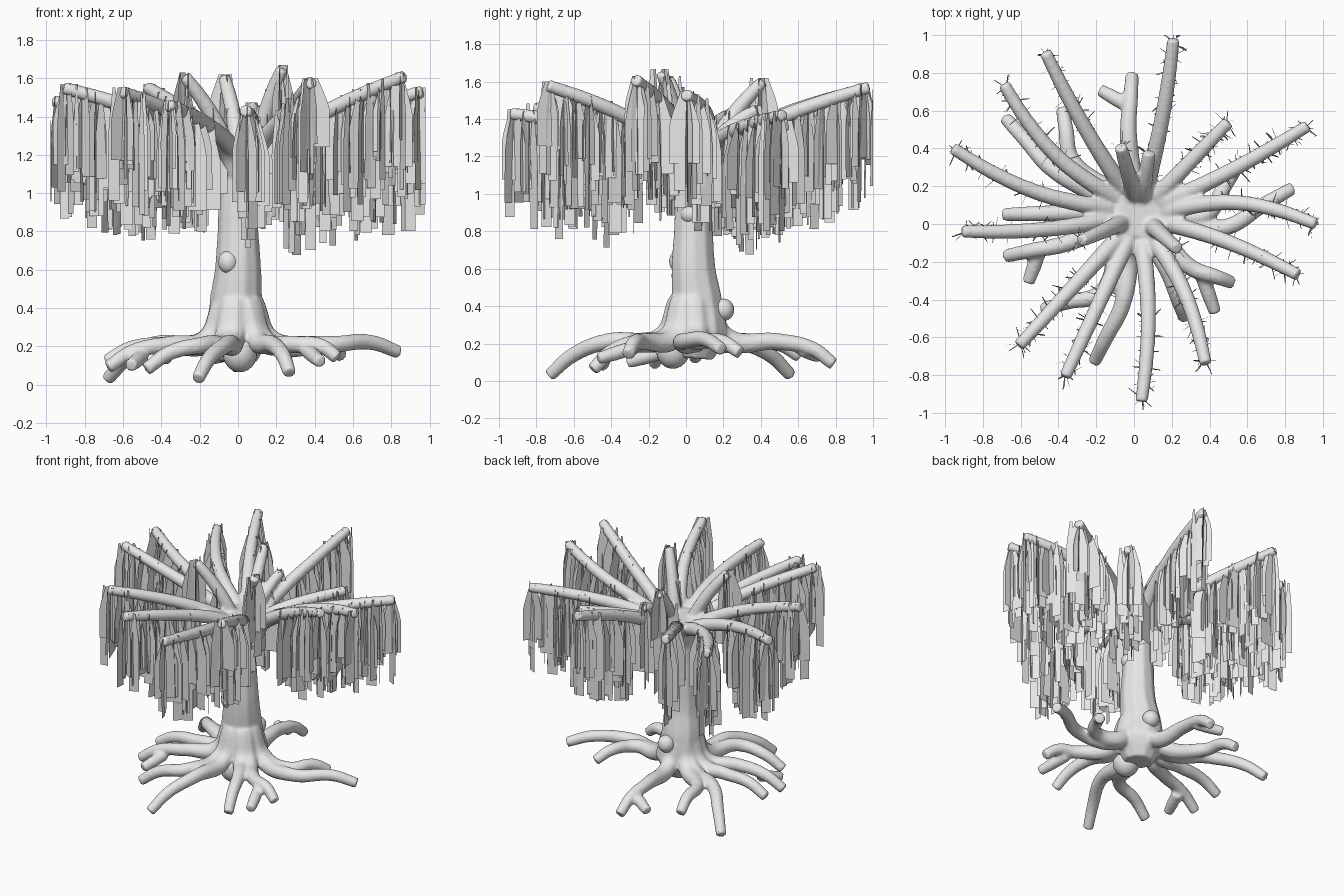
import bpy, math, random
from mathutils import Vector

random.seed(5)
cube = bpy.data.objects.get("Cube")
if cube:
    bpy.data.objects.remove(cube, do_unlink=True)

grey = bpy.data.materials.new("pale_grey")
grey.use_nodes = True
grey.diffuse_color = (0.8, 0.8, 0.8, 1)
grey.node_tree.nodes["Principled BSDF"].inputs["Base Color"].default_value = (0.8, 0.8, 0.8, 1)

wood = bpy.data.curves.new("tree_wood", "CURVE")
wood.dimensions = "3D"
wood.bevel_depth = 1.0
wood.bevel_resolution = 3
wood.resolution_u = 8
wood.use_fill_caps = True


def tube(points, radii):
    """Add one smooth tapering limb."""
    spline = wood.splines.new("BEZIER")
    spline.bezier_points.add(len(points) - 1)
    for bp, co, r in zip(spline.bezier_points, points, radii):
        bp.co = co
        bp.radius = r
        bp.handle_left_type = bp.handle_right_type = "AUTO"


# Trunk, flared at the foot and at the crown
tube([(0, .05, .12), (0, .06, .25), (-.01, .06, .4), (0, .04, .6), (0, .04, .8),
      (0, .04, .97), (.02, .05, 1.12), (.04, .06, 1.27)],
     [.1, .17, .142, .122, .108, .1, .105, .135])

# Branches: tip x, y, z and sideways bend
BRANCHES = [
    (.21, .98, 1.57, -.02), (-.47, .91, 1.55, .02), (-.69, .74, 1.44, .08),
    (-.96, .4, 1.48, .07), (-.91, -.04, 1.55, .03), (-.61, -.645, 1.53, 0),
    (-.365, -.81, 1.46, 0), (.04, -.94, 1.43, .04), (.38, -.74, 1.58, .05),
    (.87, -.27, 1.61, .03), (.965, .0, 1.53, .09), (.92, .52, 1.42, -.02),
    (.5, .54, 1.37, 0), (.23, -.13, 1.65, 0), (-.28, -.09, 1.61, 0),
    (-.07, .41, 1.6, 0), (.08, .38, 1.45, 0),
]
CROWN = Vector((.03, .05, 1.1))


def branch_point(tip, t):
    """Point along a branch: low branches rise early and level off."""
    x, y, z, bend = tip
    flat = Vector((x - CROWN.x, y - CROWN.y, 0))
    rim = flat.normalized() * .07
    side = Vector((-flat.y, flat.x, 0)).normalized()
    p = CROWN + rim + (flat - rim) * t + side * bend * math.sin(math.pi * t)
    p.z += (z - CROWN.z) * t ** (.35 + max(0, z - 1.4) * 1.1)
    return p


for tip in BRANCHES:
    steps = [0, .06, .15, .3, .5, .75, 1]
    tube([branch_point(tip, t) for t in steps], [.05, .05, .048, .045, .042, .039, .034])

# Roots: middle x, y then tip x, y, z
ROOTS = [
    (-.03, .5, -.01, .79, .09), (-.35, -.1, -.68, -.17, .09), (.3, -.23, .52, -.31, .14),
    (.47, -.02, .84, .19, .17), (.38, .05, .54, .29, .15), (-.06, -.42, -.21, -.73, .03),
    (-.17, -.36, -.48, -.45, .08), (-.35, .06, -.69, .05, .12), (-.33, .34, -.38, .61, .13),
    (-.43, .29, -.68, .56, .03), (.18, -.25, .27, -.5, .06),
]
for mx, my, x, y, z in ROOTS:
    out = Vector((mx, my, 0)).normalized()
    c = Vector((0, .04, 0))
    mid = Vector((mx, my, .21))
    tip = Vector((x, y, z))
    tube([c + out * .07 + Vector((0, 0, .42)), c + out * .17 + Vector((0, 0, .23)),
          mid, mid.lerp(tip, .6) + Vector((0, 0, .035)), tip],
         [.07, .06, .046, .041, .036])

# Forks on three of the roots
for a, b in [((-.02, .62, .17), (-.18, .71, .13)), ((-.5, -.14, .15), (-.56, -.31, .1)),
             ((.36, -.27, .18), (.43, -.47, .12))]:
    a, b = Vector(a), Vector(b)
    tube([a, a.lerp(b, .5), b], [.04, .04, .034])

# Fuse all limbs into one skin
tree = bpy.data.objects.new("trunk_branches_and_roots", wood)
bpy.context.collection.objects.link(tree)
for o in bpy.context.selected_objects:
    o.select_set(False)
tree.select_set(True)
bpy.context.view_layer.objects.active = tree
bpy.ops.object.convert(target="MESH")
tree = bpy.context.view_layer.objects.active
fuse = tree.modifiers.new("fuse", "REMESH")
fuse.mode = "VOXEL"
fuse.voxel_size = .011
fuse.use_smooth_shade = True
soften = tree.modifiers.new("soften", "SMOOTH")
soften.factor = .5
soften.iterations = 5
tree.data.materials.clear()
tree.data.materials.append(grey)

# Knots set into the bark
for name, loc, scale in [("front_knot", (-.05, -.04, .64), (.053, .05, .06)),
                         ("back_knot", (.02, .2, .38), (.058, .058, .06)),
                         ("right_knot", (.065, .02, .89), (.05, .05, .05)),
                         ("root_knot", (.01, -.07, .165), (.09, .09, .1))]:
    bpy.ops.mesh.primitive_uv_sphere_add(segments=24, ring_count=12, radius=1, location=loc)
    knot = bpy.context.object
    knot.name = name
    knot.scale = scale
    knot.data.materials.append(grey)
    bpy.ops.object.shade_smooth()

# Hanging foliage strips
verts, faces = [], []


def strip(top, yaw, width, length, shift):
    """Hang one flat, barely leaning strip with a pointed top and a square end."""
    d = Vector((math.cos(yaw), math.sin(yaw), 0))
    lean = Vector((-d.y, d.x, 0)) * random.uniform(-.02, .02)
    h = width / 2
    shoulder = min(.16, length * .3)
    outline = [(-.25 * h, 0), (.25 * h, 0), (h * .8, -shoulder), (h, -shoulder * 1.5),
               (h, -length), (-h, -length), (-h, -shoulder * 1.5), (-h * .8, -shoulder)]
    start = len(verts)
    for u, z in outline:
        p = top + d * (u + shift) + lean * z
        verts.append((max(-.98, min(.98, p.x)), max(-1, min(1, p.y)), p.z + z))
    faces.append(list(range(start, start + len(outline))))


for tip in BRANCHES:
    reach = math.hypot(tip[0], tip[1])
    count = 7 if reach > .6 else 2
    for i in range(count):
        t = .45 + .53 * i / (count - 1)
        top = branch_point(tip, t) + Vector((0, 0, .025))
        yaw = random.uniform(0, math.pi)
        # Three broad strips fanned round, then slimmer, longer ones
        for k in range(3):
            strip(top, yaw + k * random.uniform(.8, 1.3), random.uniform(.08, .17),
                  random.uniform(.33, .52), random.uniform(-.025, .025))
        for k in range(4):
            strip(top, yaw + random.uniform(0, math.pi), random.uniform(.03, .07),
                  random.uniform(.4, .66), random.uniform(-.06, .06))

mesh = bpy.data.meshes.new("hanging_foliage")
mesh.from_pydata(verts, [], faces)
mesh.materials.append(grey)
foliage = bpy.data.objects.new("hanging_foliage", mesh)
bpy.context.collection.objects.link(foliage)
